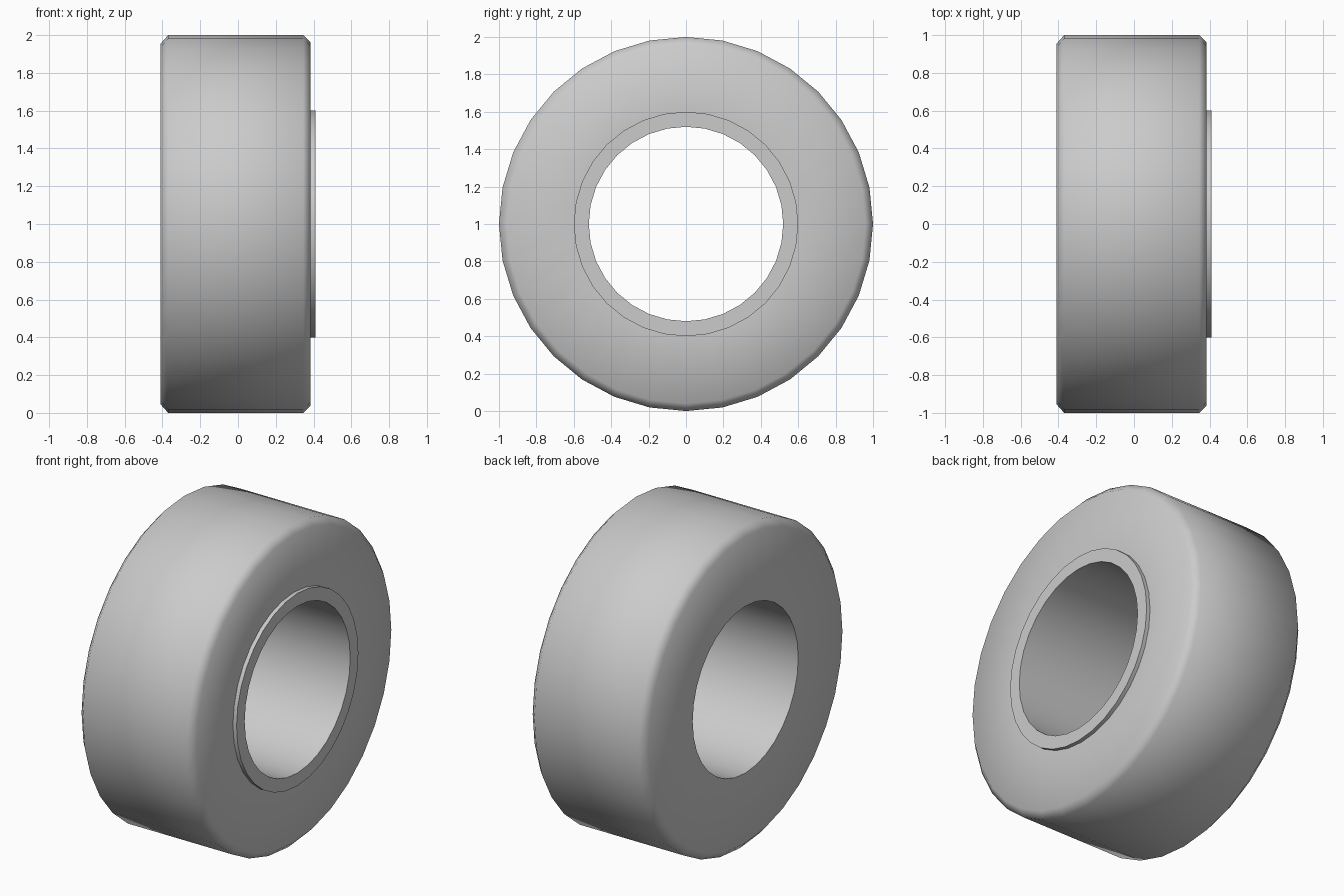
import bpy, bmesh, math

if "Cube" in bpy.data.objects:
    bpy.data.objects.remove(bpy.data.objects["Cube"])

SEGMENTS = 32


def lathe_x(name, profile, centre_z):
    """Spin a closed (x, radius) profile around the x axis."""
    bm = bmesh.new()
    rings = []
    for i in range(SEGMENTS):
        a = 2 * math.pi * i / SEGMENTS
        rings.append([bm.verts.new((x, r * math.sin(a), r * math.cos(a))) for x, r in profile])
    n = len(profile)
    for i in range(SEGMENTS):
        a, b = rings[i], rings[(i + 1) % SEGMENTS]
        for j in range(n):
            k = (j + 1) % n
            bm.faces.new((a[j], a[k], b[k], b[j]))
    bmesh.ops.recalc_face_normals(bm, faces=bm.faces)
    mesh = bpy.data.meshes.new(name)
    bm.to_mesh(mesh)
    bm.free()
    ob = bpy.data.objects.new(name, mesh)
    ob.location.z = centre_z
    bpy.context.collection.objects.link(ob)
    bpy.ops.object.select_all(action='DESELECT')
    ob.select_set(True)
    bpy.context.view_layer.objects.active = ob
    # Soft chamfers, crisp hole and lip edges
    bpy.ops.object.shade_smooth_by_angle(angle=math.radians(50))
    return ob


# Wheel: chamfered tread, flat sides, through hole, raised lip on the +x side
lathe_x("wheel", [
    (-0.41, 0.52),
    (-0.41, 0.955), (-0.37, 1.0),
    (0.345, 1.0), (0.385, 0.96),
    (0.385, 0.60), (0.41, 0.60),
    (0.41, 0.52),
], 1.0)
